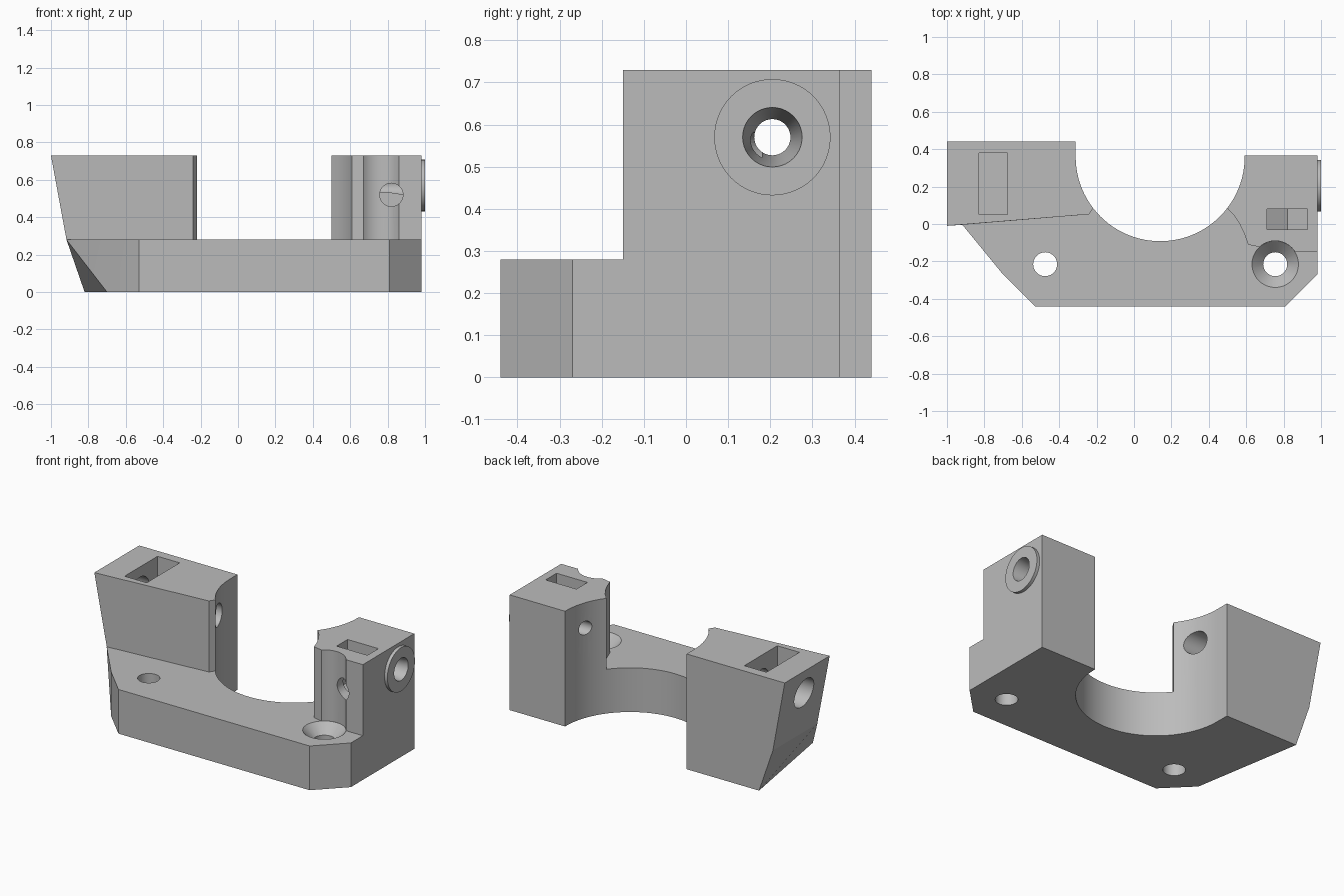
import bpy, bmesh
from math import sin, cos, radians, pi
from mathutils import Vector

cube = bpy.data.objects.get("Cube")
if cube:
    bpy.data.objects.remove(cube, do_unlink=True)

grey = bpy.data.materials.new("plain_grey")
grey.use_nodes = True
grey.diffuse_color = (0.5, 0.5, 0.5, 1)
grey.node_tree.nodes["Principled BSDF"].inputs["Base Color"].default_value = grey.diffuse_color

BASE_Z, TOP_Z = 0.28, 0.73
ROD_Y, ROD_Z = 0.205, 0.57


def loft(name, ring_a, ring_b):
    """Closed solid between two rings of points with the same count."""
    bm = bmesh.new()
    a = [bm.verts.new(p) for p in ring_a]
    b = [bm.verts.new(p) for p in ring_b]
    bm.faces.new(a)
    bm.faces.new(b)
    n = len(a)
    for i in range(n):
        j = (i + 1) % n
        bm.faces.new((a[i], a[j], b[j], b[i]))
    bmesh.ops.remove_doubles(bm, verts=bm.verts, dist=0.0005)
    bmesh.ops.recalc_face_normals(bm, faces=bm.faces)
    mesh = bpy.data.meshes.new(name)
    bm.to_mesh(mesh)
    bm.free()
    mesh.materials.append(grey)
    obj = bpy.data.objects.new(name, mesh)
    bpy.context.collection.objects.link(obj)
    return obj


def at_z(points, z):
    return [(x, y, z) for x, y in points]


def cone(name, start, end, r1, r2, sides=40):
    """Round bar or taper between two points."""
    start, end = Vector(start), Vector(end)
    turn = (end - start).to_track_quat('Z', 'Y')

    def ring(centre, r):
        return [centre + turn @ Vector((r * cos(2 * pi * i / sides), r * sin(2 * pi * i / sides), 0))
                for i in range(sides)]
    return loft(name, ring(start, r1), ring(end, r2))


def box(name, x, y, z):
    outline = [(x[0], y[0]), (x[1], y[0]), (x[1], y[1]), (x[0], y[1])]
    return loft(name, at_z(outline, z[0]), at_z(outline, z[1]))


def cut(obj, cutter):
    mod = obj.modifiers.new("cut", 'BOOLEAN')
    mod.operation, mod.solver, mod.object = 'DIFFERENCE', 'EXACT', cutter
    bpy.context.view_layer.objects.active = obj
    bpy.ops.object.modifier_apply(modifier=mod.name)
    bpy.data.objects.remove(cutter, do_unlink=True)


def bore(first, last):
    """Points of the large half-round opening, between two step numbers."""
    return [(0.14 + 0.452 * cos(radians(-3.75 * i)), 0.36 + 0.452 * sin(radians(-3.75 * i)))
            for i in range(first, last + 1)]


# Base plate, with the left end tapering inwards to the bottom
shared = [(-0.70, -0.27), (-0.53, -0.44), (0.81, -0.44), (0.98, -0.27),
          (0.98, 0.365), (0.592, 0.365)] + bore(0, 48) + [(-0.312, 0.44)]
base = loft("base_plate",
            at_z([(-0.82, 0.44), (-0.70, -0.27)] + shared, 0),
            at_z([(-0.917, 0.44), (-0.917, -0.005)] + shared, BASE_Z))

# Tall right-hand block that leans outwards
inner = [(-0.24, 0.052)] + bore(38, 48) + [(-0.312, 0.44)]
wide_block = loft("wide_clamp_block",
                  at_z([(-0.917, 0.44), (-0.917, -0.004)] + inner, BASE_Z),
                  at_z([(-1.0, 0.44), (-1.0, -0.01)] + inner, TOP_Z))

# Narrow block with a scooped front corner
outline = [(0.98, -0.15), (0.98, 0.365), (0.592, 0.365)] + bore(0, 10) + [
    (0.535, 0.045), (0.566, -0.002), (0.591, -0.055), (0.61, -0.11),
    (0.67, -0.123), (0.755, -0.15)]
narrow_block = loft("narrow_clamp_block", at_z(outline, BASE_Z), at_z(outline, TOP_Z))

# Vertical mounting holes, one countersunk
for x in (-0.475, 0.755):
    cut(base, cone("hole", (x, -0.215, -0.1), (x, -0.215, 0.4), 0.064, 0.064))
cut(base, cone("sink", (0.755, -0.215, 0.21), (0.755, -0.215, BASE_Z + 0.01), 0.056, 0.134))
cut(narrow_block, cone("clearance", (0.755, -0.215, 0.2), (0.755, -0.215, 0.9), 0.125, 0.125))

# Clamp screw passage and square nut pocket in the wide block
cut(wide_block, cone("passage", (-0.75, ROD_Y, ROD_Z), (-0.1, ROD_Y, ROD_Z), 0.071, 0.071))
cut(wide_block, cone("entry", (-1.2, ROD_Y, ROD_Z), (-0.75, ROD_Y, ROD_Z), 0.095, 0.095))
cut(wide_block, box("pocket", (-0.83, -0.675), (0.05, 0.38), (0.41, 0.9)))

# Raised washer face, with the tapered bore running through it
boss = cone("washer_boss", (0.98, ROD_Y, ROD_Z), (1.0, ROD_Y, ROD_Z), 0.138, 0.138, 64)
for part in (boss, narrow_block):
    cut(part, cone("taper", (0.80, ROD_Y, ROD_Z), (1.01, ROD_Y, ROD_Z), 0.043, 0.072))
cut(narrow_block, cone("rod_hole", (0.4, ROD_Y, ROD_Z), (0.85, ROD_Y, ROD_Z), 0.043, 0.043))

# Cross screw hole and pointed nut slot in the narrow block
cut(narrow_block, cone("cross_hole", (0.82, -0.3, 0.52), (0.82, 0.18, 0.52), 0.062, 0.062))
slot = [(0.712, 0.9), (0.712, 0.458), (0.82, 0.396), (0.928, 0.458), (0.928, 0.9)]
cut(narrow_block, loft("nut_slot", [(x, -0.03, z) for x, z in slot],
                       [(x, 0.08, z) for x, z in slot]))

# Smooth the round walls and keep the edges crisp
for part in (base, wide_block, narrow_block, boss):
    bpy.ops.object.select_all(action='DESELECT')
    part.select_set(True)
    bpy.context.view_layer.objects.active = part
    bpy.ops.object.shade_smooth_by_angle(angle=radians(25))
